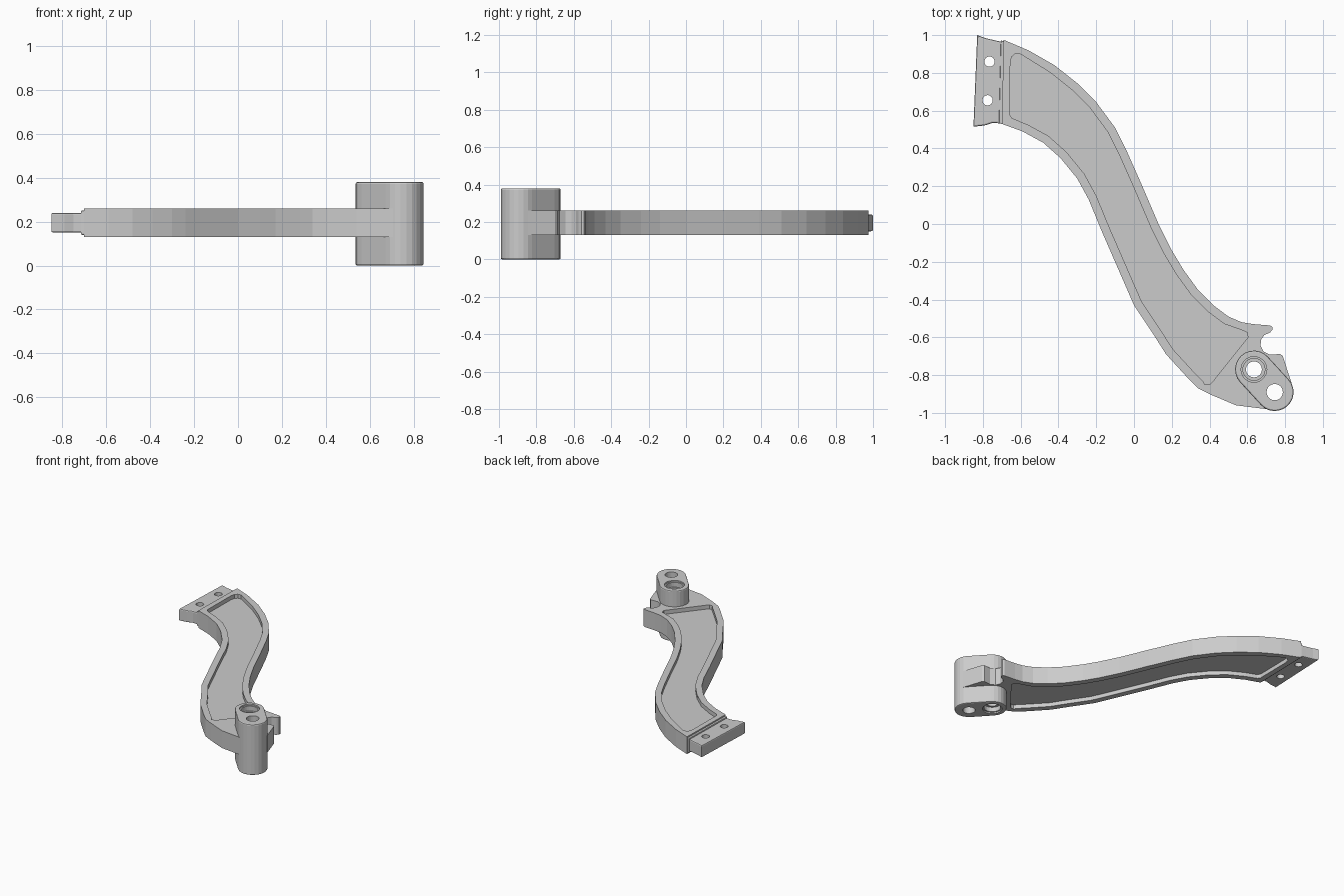
import bpy, bmesh
from math import sin, cos, pi, atan2
from mathutils import Vector

cube = bpy.data.objects.get("Cube")
if cube:
    bpy.data.objects.remove(cube, do_unlink=True)

BOTTOM, TOP = 0.13, 0.26
HUB_TOP = 0.38
PIVOT, PIN = (0.635, -0.77), (0.745, -0.89)
HUB_R = 0.1


def prism(name, outline, z0, z1, bevel=0):
    """Extrude a flat outline from z0 to z1, optionally rounding its rims."""
    bm = bmesh.new()
    face = bm.faces.new([bm.verts.new((x, y, z0)) for x, y in outline])
    extruded = bmesh.ops.extrude_face_region(bm, geom=[face])
    for v in extruded["geom"]:
        if isinstance(v, bmesh.types.BMVert):
            v.co.z = z1
    bmesh.ops.recalc_face_normals(bm, faces=bm.faces)
    if bevel:
        rims = [e for e in bm.edges if abs(e.verts[0].co.z - e.verts[1].co.z) < 1e-5]
        bmesh.ops.bevel(bm, geom=rims, offset=bevel, segments=2, profile=0.5, affect="EDGES")
    mesh = bpy.data.meshes.new(name)
    bm.to_mesh(mesh)
    bm.free()
    ob = bpy.data.objects.new(name, mesh)
    bpy.context.collection.objects.link(ob)
    return ob


def circle(center, r, n=28):
    return [(center[0] + r * cos(2 * pi * i / n), center[1] + r * sin(2 * pi * i / n))
            for i in range(n)]


def capsule(a, b, r, n=12):
    """Outline of two equal half circles joined by tangents."""
    ang = atan2(b[1] - a[1], b[0] - a[0])
    pts = []
    for c, start in ((b, ang - pi / 2), (a, ang + pi / 2)):
        pts += [(c[0] + r * cos(start + pi * i / n), c[1] + r * sin(start + pi * i / n))
                for i in range(n + 1)]
    return pts


def inset(rail, d):
    """Shift an open rail sideways by d, to its right-hand side."""
    pts = [Vector(p) for p in rail]
    out = []
    for i, p in enumerate(pts):
        t = (pts[min(i + 1, len(pts) - 1)] - pts[max(i - 1, 0)]).normalized()
        out.append((p.x + t.y * d, p.y - t.x * d))
    return out


def combine(ob, other, operation):
    """Apply a boolean and discard the second object."""
    other.hide_render = True
    mod = ob.modifiers.new(operation.title(), "BOOLEAN")
    mod.operation, mod.solver, mod.object = operation, "EXACT", other
    bpy.context.view_layer.objects.active = ob
    bpy.ops.object.modifier_apply(modifier=mod.name)
    bpy.data.objects.remove(other, do_unlink=True)


# Curved arm: outer rail, hooked notch beside the hub, inner rail
upper = [(-0.56, 0.92), (-0.42, 0.84), (-0.3, 0.745), (-0.2, 0.645), (-0.1, 0.51),
         (-0.04, 0.39), (0.04, 0.21), (0.13, 0), (0.2, -0.14), (0.26, -0.24),
         (0.34, -0.35), (0.42, -0.43), (0.5, -0.49), (0.57, -0.52)]
notch = [(0.63, -0.53), (0.72, -0.537), (0.733, -0.545), (0.733, -0.56), (0.72, -0.575),
         (0.69, -0.588), (0.673, -0.612), (0.67, -0.645), (0.685, -0.675), (0.72, -0.692),
         (0.775, -0.688), (0.788, -0.7), (0.835, -0.845), (0.8, -0.92), (0.74, -0.985)]
lower = [(0.41, -0.905), (0.34, -0.87), (0.28, -0.81), (0.17, -0.69), (0.1, -0.58),
         (0, -0.43), (-0.17, -0.04), (-0.24, 0.13), (-0.3, 0.24), (-0.39, 0.35),
         (-0.48, 0.43), (-0.59, 0.49)]
arm = prism("curved_arm", [(-0.69, 0.975)] + upper + notch + [(0.54, -0.96)]
            + lower + [(-0.7, 0.53)], BOTTOM, TOP)

# Mounting tab and its stepped shoulder
tab = prism("mounting_tab", [(-0.83, 1), (-0.79, 0.985), (-0.74, 0.973), (-0.66, 0.955),
                             (-0.66, 0.53), (-0.75, 0.535), (-0.79, 0.522), (-0.85, 0.515)],
            0.15, 0.24, 0.008)
combine(arm, tab, "UNION")
shoulder = prism("shoulder", [(-0.705, 0.972), (-0.67, 0.96), (-0.67, 0.525), (-0.715, 0.533)],
                 0.14, 0.25, 0.005)
combine(arm, shoulder, "UNION")

# Recessed panels on both faces
panel = ([(-0.655, 0.85), (-0.648, 0.885), (-0.63, 0.9), (-0.605, 0.902)]
         + inset(upper, 0.045)[1:-1]
         + [(0.58, -0.565), (0.6, -0.575), (0.603, -0.6), (0.42, -0.83), (0.4, -0.85), (0.375, -0.85)]
         + inset(lower, 0.045)[1:-1]
         + [(-0.56, 0.525), (-0.645, 0.56), (-0.658, 0.58)])
for z0, z1 in ((TOP - 0.03, TOP + 0.1), (BOTTOM - 0.1, BOTTOM + 0.03)):
    combine(arm, prism("panel_cutter", panel, z0, z1), "DIFFERENCE")

# Double-bored hub
combine(arm, prism("hub", capsule(PIVOT, PIN, HUB_R), 0, HUB_TOP, 0.008), "UNION")

# Through holes: pivot bore, pin bore and two tab bolts
for center, r in ((PIVOT, 0.042), (PIN, 0.043), ((-0.765, 0.86), 0.027), ((-0.775, 0.655), 0.027)):
    combine(arm, prism("hole_cutter", circle(center, r), -0.1, 0.5), "DIFFERENCE")

# Stepped counterbores at both ends of the pivot bore
for r, depth in ((0.068, 0.01), (0.058, 0.045)):
    for z0, z1 in ((HUB_TOP - depth, HUB_TOP + 0.1), (-0.1, depth)):
        combine(arm, prism("counterbore_cutter", circle(PIVOT, r), z0, z1), "DIFFERENCE")
